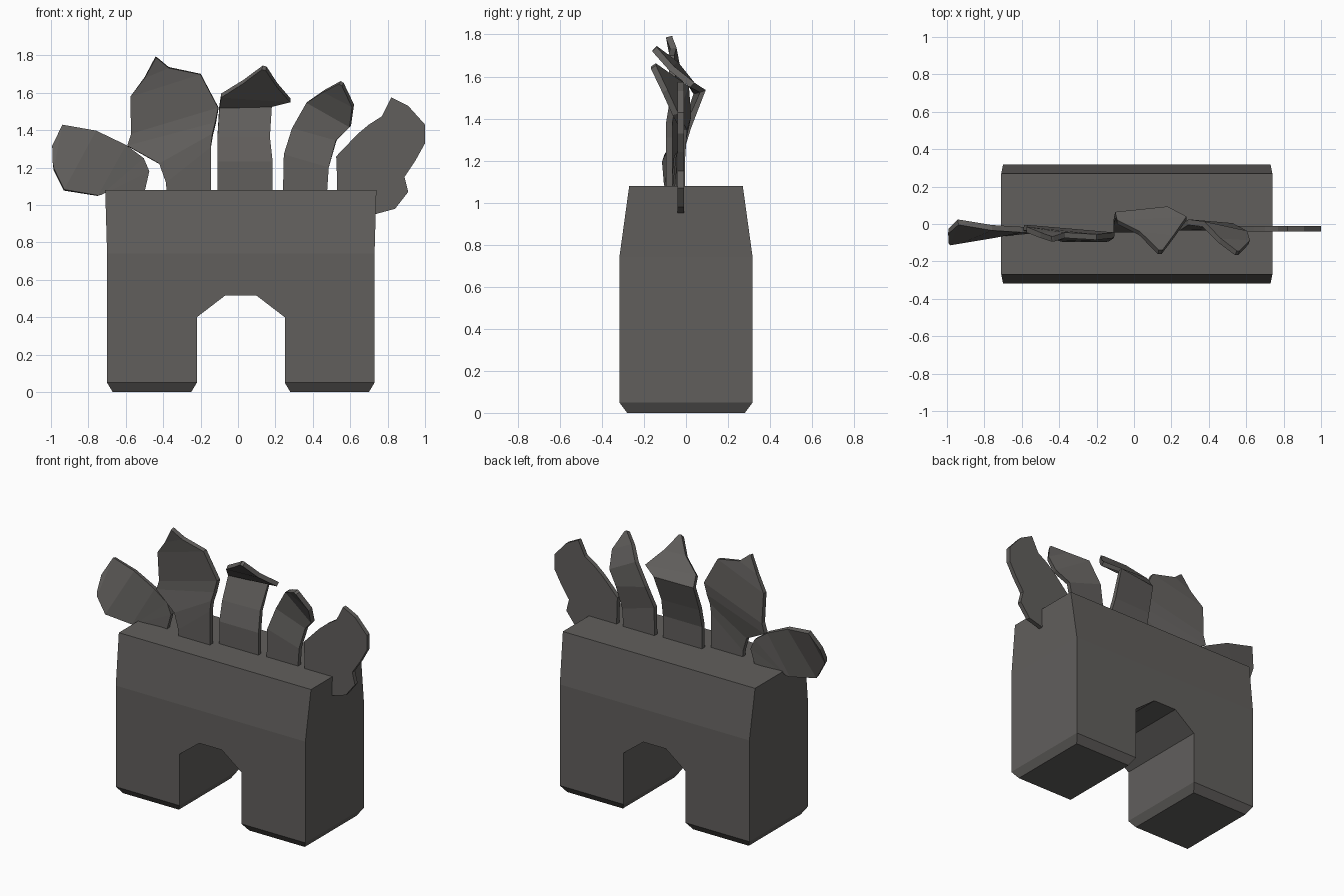
import bpy, bmesh

stone = bpy.data.materials.new("dark grey")
stone.diffuse_color = (0.12, 0.114, 0.108, 1)


def make_object(name, bm):
    bmesh.ops.recalc_face_normals(bm, faces=bm.faces)
    mesh = bpy.data.meshes.new(name)
    bm.to_mesh(mesh)
    bm.free()
    mesh.materials.append(stone)
    obj = bpy.data.objects.new(name, mesh)
    bpy.context.collection.objects.link(obj)
    return obj


# Planter body: arched front outline pulled through in depth
outline = [(-0.67, 0), (-0.70, 0.05), (-0.70, 0.74), (-0.71, 1.08),
           (0.74, 1.08), (0.73, 0.74), (0.73, 0.05), (0.70, 0),
           (0.28, 0), (0.25, 0.05), (0.25, 0.40), (0.10, 0.515),
           (-0.07, 0.515), (-0.22, 0.40), (-0.22, 0.05), (-0.25, 0)]
bm = bmesh.new()
face = bm.faces.new([bm.verts.new((x, -0.317, z)) for x, z in outline])
ext = bmesh.ops.extrude_face_region(bm, geom=[face])
for v in ext["geom"]:
    if isinstance(v, bmesh.types.BMVert):
        v.co.y = 0.317
# Chamfered feet and tapered upper part
for z in (0.05, 0.74):
    bmesh.ops.bisect_plane(bm, geom=bm.verts[:] + bm.edges[:] + bm.faces[:],
                           plane_co=(0, 0, z), plane_no=(0, 0, 1), dist=1e-5)
for v in bm.verts:
    if v.co.z > 1.0:
        v.co.y *= 0.27 / 0.317
    elif v.co.z < 0.01:
        v.co.y *= 0.28 / 0.317
make_object("planter_body", bm)


# Leaves: strips of rows (left x, y, z, right x, y, z) given thickness
def leaf(name, rows):
    bm = bmesh.new()
    pairs = [(bm.verts.new(r[:3]), bm.verts.new(r[3:])) for r in rows]
    for (a, b), (c, d) in zip(pairs, pairs[1:]):
        bm.faces.new((a, b, d, c))
    bmesh.ops.remove_doubles(bm, verts=bm.verts, dist=0.001)
    obj = make_object(name, bm)
    mod = obj.modifiers.new("thickness", "SOLIDIFY")
    mod.thickness = 0.03
    mod.offset = 0
    return obj


leaf("left_drooping_leaf", [
    (-0.60, -0.04, 1.03, -0.50, -0.04, 1.07),
    (-0.70, -0.05, 1.07, -0.475, -0.03, 1.18),
    (-0.73, -0.05, 1.055, -0.505, -0.03, 1.25),
    (-0.75, -0.06, 1.05, -0.60, -0.03, 1.32),
    (-0.93, -0.09, 1.08, -0.76, -0.02, 1.395),
    (-0.985, -0.10, 1.19, -0.94, 0.01, 1.425),
    (-0.99, -0.09, 1.22, -0.993, -0.04, 1.31)])

leaf("left_tall_leaf", [
    (-0.38, -0.08, 1.05, -0.145, -0.08, 1.05),
    (-0.385, -0.08, 1.12, -0.145, -0.08, 1.31),
    (-0.42, -0.07, 1.22, -0.135, -0.08, 1.38),
    (-0.59, -0.02, 1.315, -0.12, -0.07, 1.44),
    (-0.57, -0.02, 1.38, -0.105, -0.06, 1.52),
    (-0.575, -0.03, 1.58, -0.20, -0.07, 1.70),
    (-0.50, -0.06, 1.68, -0.37, -0.06, 1.735),
    (-0.44, -0.08, 1.79, -0.43, -0.08, 1.785)])

leaf("middle_curled_leaf", [
    (-0.11, -0.03, 1.05, 0.185, -0.03, 1.05),
    (-0.11, -0.03, 1.23, 0.185, -0.03, 1.23),
    (-0.11, 0.0, 1.36, 0.17, 0.01, 1.36),
    (-0.10, 0.05, 1.52, 0.18, 0.08, 1.53),
    (-0.09, 0.01, 1.585, 0.28, 0.03, 1.56),
    (0.03, -0.05, 1.66, 0.21, -0.07, 1.64),
    (0.13, -0.15, 1.735, 0.15, -0.15, 1.73)])

leaf("right_curled_leaf", [
    (0.24, -0.02, 1.05, 0.475, -0.02, 1.05),
    (0.245, -0.02, 1.27, 0.485, -0.02, 1.20),
    (0.29, 0.01, 1.41, 0.525, -0.01, 1.345),
    (0.37, 0.0, 1.55, 0.60, -0.05, 1.42),
    (0.46, -0.09, 1.61, 0.615, -0.10, 1.53),
    (0.545, -0.155, 1.655, 0.56, -0.155, 1.645)])

leaf("right_flat_leaf", [
    (0.53, -0.025, 1.02, 0.73, -0.025, 0.95),
    (0.53, -0.025, 1.10, 0.84, -0.025, 0.98),
    (0.528, -0.025, 1.18, 0.91, -0.025, 1.07),
    (0.525, -0.025, 1.26, 0.89, -0.025, 1.15),
    (0.64, -0.025, 1.38, 0.95, -0.025, 1.24),
    (0.70, -0.025, 1.43, 1.0, -0.025, 1.33),
    (0.77, -0.025, 1.475, 1.0, -0.025, 1.43),
    (0.82, -0.025, 1.575, 0.91, -0.025, 1.53)])
